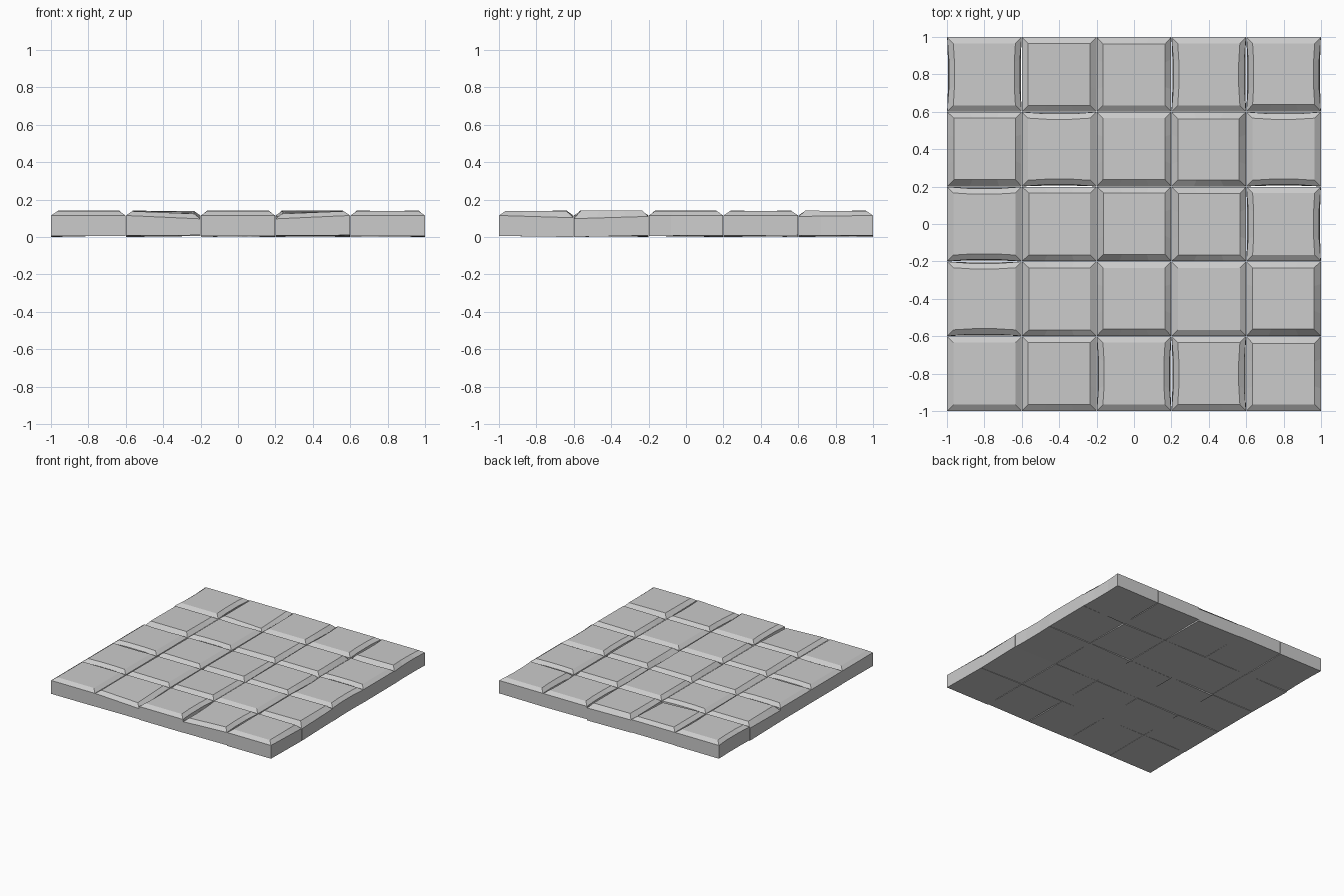
import bpy, bmesh, random

if "Cube" in bpy.data.objects:
    bpy.data.objects.remove(bpy.data.objects["Cube"])

random.seed(4)
PITCH = 0.4
RIM, TOP, INSET = 0.115, 0.138, 0.033

# Rows from back to front: "bowed axis / steep sides / dipped corner"
# bowed axis: x (left+right sides), y (front+back sides); sides: L R F B
# corners: 0 front-left, 1 front-right, 2 back-right, 3 back-left
ROWS = [
    ["x//", "//1", "/B/", "x//", "x/F/"],
    ["/LF/", "y//", "/F/", "/BR/", "y//"],
    ["y//", "/L/", "/LF/", "/LB/", "x//"],
    ["y//", "/L/", "/F/", "//", "/RF/"],
    ["//", "//1", "x//", "x//0", "/B/"],
]
SIDES = "FRBL"
CORNERS = [(-1, -1), (1, -1), (1, 1), (-1, 1)]


def ring(bm, insets, heights, bow_axis, bow):
    """Ring of 12 points: each side has its corner and two inner points."""
    h = PITCH / 2 - 0.001
    pts = []
    for i, (sx, sy) in enumerate(CORNERS):
        x = h - insets[3] if sx < 0 else h - insets[1]
        y = h - insets[0] if sy < 0 else h - insets[2]
        pts.append((sx * x, sy * y, heights[i]))
    verts = []
    for i in range(4):
        a, b = pts[i], pts[(i + 1) % 4]
        bowed = (SIDES[i] in "LR") == (bow_axis == "x") and bow_axis
        for t in (0, 0.3, 0.7):
            p = [a[k] + (b[k] - a[k]) * t for k in range(3)]
            if t and bowed:
                k = 0 if bow_axis == "x" else 1
                p[k] -= bow if p[k] > 0 else -bow
            verts.append(bm.verts.new(p))
    return verts


def tile(name, cx, cy, code):
    axis, steep, dip = code.split("/")
    rim_z, top_z = [RIM] * 4, [TOP] * 4
    # steep sides drop the rim, more at one end than the other
    for s in steep:
        i = SIDES.index(s)
        rim_z[i] -= 0.012
        rim_z[(i + 1) % 4] -= 0.005
        top_z[(i + 1) % 4] += 0.003
    if dip:
        rim_z[int(dip)] -= 0.018
        top_z[int(dip)] -= 0.014
    base = [0.007 + random.uniform(-0.002, 0.003) for _ in range(4)]
    if steep:
        base[SIDES.index(steep[0])] = 0.0
    insets = [INSET + (0.004 if s in steep else 0) for s in SIDES]

    bm = bmesh.new()
    rings = [ring(bm, [0] * 4, base, axis, 0.004),
             ring(bm, [0] * 4, rim_z, axis, 0.009),
             ring(bm, insets, top_z, axis, 0.006)]
    bm.faces.new(rings[0][::-1])
    bm.faces.new(rings[2])
    for lo, hi in zip(rings, rings[1:]):
        for i in range(12):
            j = (i + 1) % 12
            bm.faces.new((lo[i], lo[j], hi[j], hi[i]))
    me = bpy.data.meshes.new(name)
    bm.to_mesh(me)
    bm.free()
    ob = bpy.data.objects.new(name, me)
    ob.location = (cx, cy, 0)
    bpy.context.collection.objects.link(ob)


# Five by five paving tiles
for r, row in enumerate(ROWS):
    for c, code in enumerate(row):
        tile(f"paving_tile_{r + 1}_{c + 1}", (c - 2) * PITCH, (2 - r) * PITCH, code)
